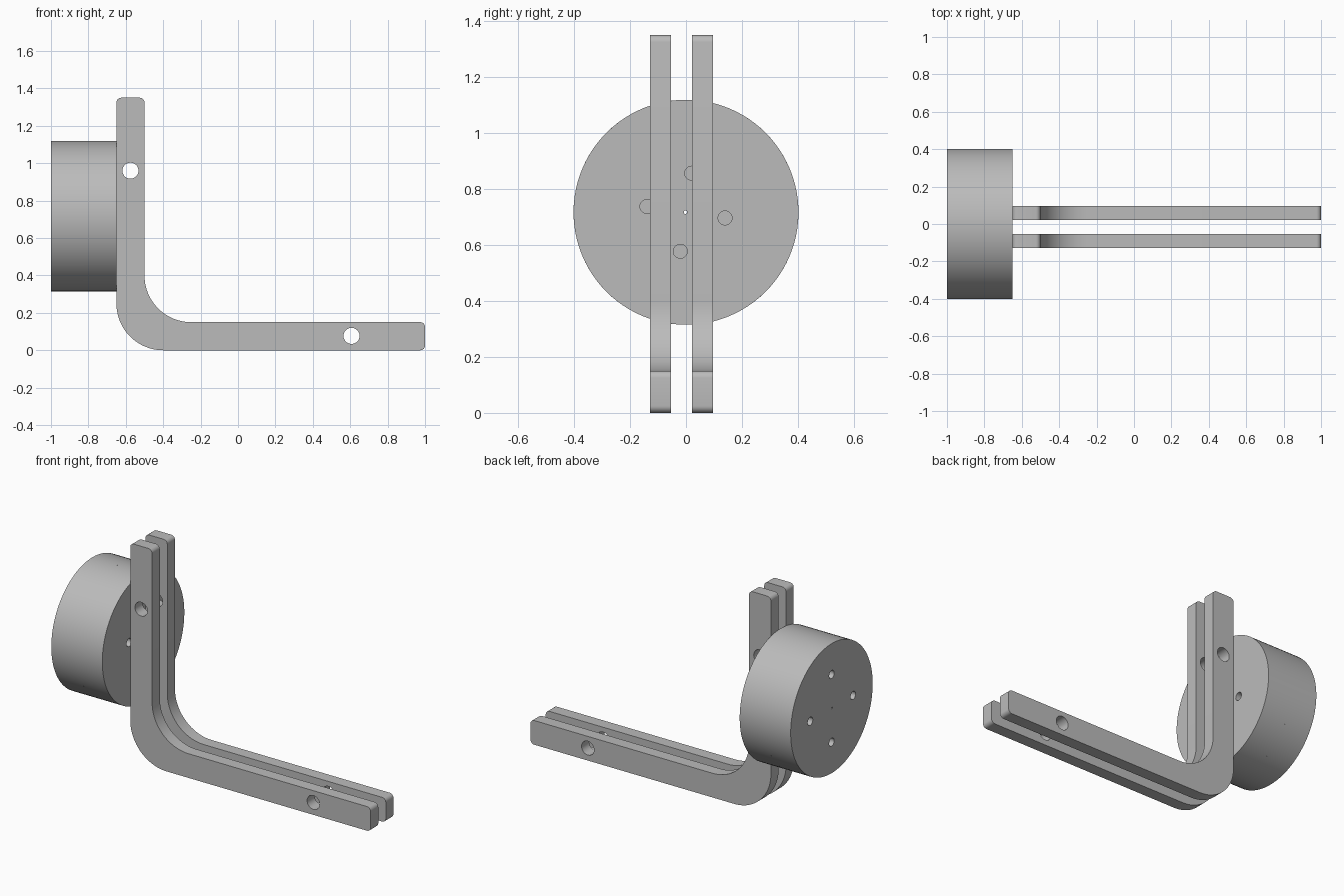
import bpy
import bmesh
from math import cos, sin, pi, radians
from mathutils import Matrix, Vector

cube = bpy.data.objects.get("Cube")
if cube:
    bpy.data.objects.remove(cube, do_unlink=True)

grey = bpy.data.materials.new("plain grey")
grey.use_nodes = True
colour = (0.5, 0.5, 0.5, 1)
grey.diffuse_color = colour
grey.node_tree.nodes["Principled BSDF"].inputs["Base Color"].default_value = colour


def finish(name, bm):
    """Turn a bmesh into a scene object."""
    bmesh.ops.recalc_face_normals(bm, faces=bm.faces)
    mesh = bpy.data.meshes.new(name)
    bm.to_mesh(mesh)
    bm.free()
    mesh.materials.append(grey)
    obj = bpy.data.objects.new(name, mesh)
    bpy.context.collection.objects.link(obj)
    return obj


def cylinder(name, centre, radius, length, axis, segments, spin=0):
    """Cylinder along the x or y axis."""
    bm = bmesh.new()
    turn = Matrix.Rotation(pi / 2, 4, "Y" if axis == "x" else "X")
    matrix = Matrix.Translation(centre) @ turn @ Matrix.Rotation(spin, 4, "Z")
    bmesh.ops.create_cone(bm, cap_ends=True, segments=segments, radius1=radius,
                          radius2=radius, depth=length, matrix=matrix)
    return finish(name, bm)


def drill(obj, cutters):
    """Cut holes, then shade smooth with sharp rims."""
    bpy.ops.object.select_all(action="DESELECT")
    bpy.context.view_layer.objects.active = obj
    obj.select_set(True)
    for cutter in cutters:
        mod = obj.modifiers.new("hole", "BOOLEAN")
        mod.operation = "DIFFERENCE"
        mod.solver = "EXACT"
        mod.object = cutter
        bpy.ops.object.modifier_apply(modifier=mod.name)
        bpy.data.objects.remove(cutter, do_unlink=True)
    bpy.ops.object.shade_smooth_by_angle(angle=radians(30))


def rounded(corners, y):
    """Outline in the xz plane; each corner is (x, z, fillet radius)."""
    points = []
    for i, (x, z, r) in enumerate(corners):
        here = Vector((x, z))
        before = (Vector(corners[i - 1][:2]) - here).normalized()
        after = (Vector(corners[(i + 1) % len(corners)][:2]) - here).normalized()
        steps = 24 if r > 0.1 else 6
        for k in range(steps + 1):
            a = pi / 2 * k / steps
            p = here + r * (before * (1 - sin(a)) + after * (1 - cos(a)))
            points.append((p.x, y, p.y))
    return points


# Twin L-shaped bracket arms
THICK = 0.075
OUTLINE = [(-0.65, 0, 0.25), (1, 0, 0.025), (1, 0.15, 0.025),
           (-0.5, 0.15, 0.25), (-0.5, 1.35, 0.025), (-0.65, 1.35, 0.025)]
for name, y in (("right_bracket", -0.128), ("left_bracket", 0.021)):
    bm = bmesh.new()
    face = bm.faces.new([bm.verts.new(p) for p in rounded(OUTLINE, y)])
    grown = bmesh.ops.extrude_face_region(bm, geom=[face])["geom"]
    verts = [v for v in grown if isinstance(v, bmesh.types.BMVert)]
    bmesh.ops.translate(bm, verts=verts, vec=(0, THICK, 0))
    arm = finish(name, bm)
    drill(arm, [cylinder("bolt_hole", (x, y, z), 0.043, 0.5, "y", 32)
                for x, z in ((-0.575, 0.96), (0.607, 0.077))])

# Two stacked discs with a centre bore and four blind holes each
DISC_Z = 0.717
HALF = 0.175
for name, x, open_x, ring, spin in (
        ("back_disc", -1 + HALF / 2, -1, 0.21, 0),
        ("front_disc", -0.65 - HALF / 2, -0.65, 0.141, radians(-8.3))):
    disc = cylinder(name, (x, 0, DISC_Z), 0.402, HALF, "x", 96, spin)
    cutters = [cylinder("centre_bore", (x, -0.002, DISC_Z), 0.006, 0.5, "x", 16)]
    for k in range(4):
        a = spin + k * pi / 2
        spot = (open_x, ring * cos(a), DISC_Z + ring * sin(a))
        cutters.append(cylinder("blind_hole", spot, 0.025, HALF * 1.9, "x", 24))
    drill(disc, cutters)
